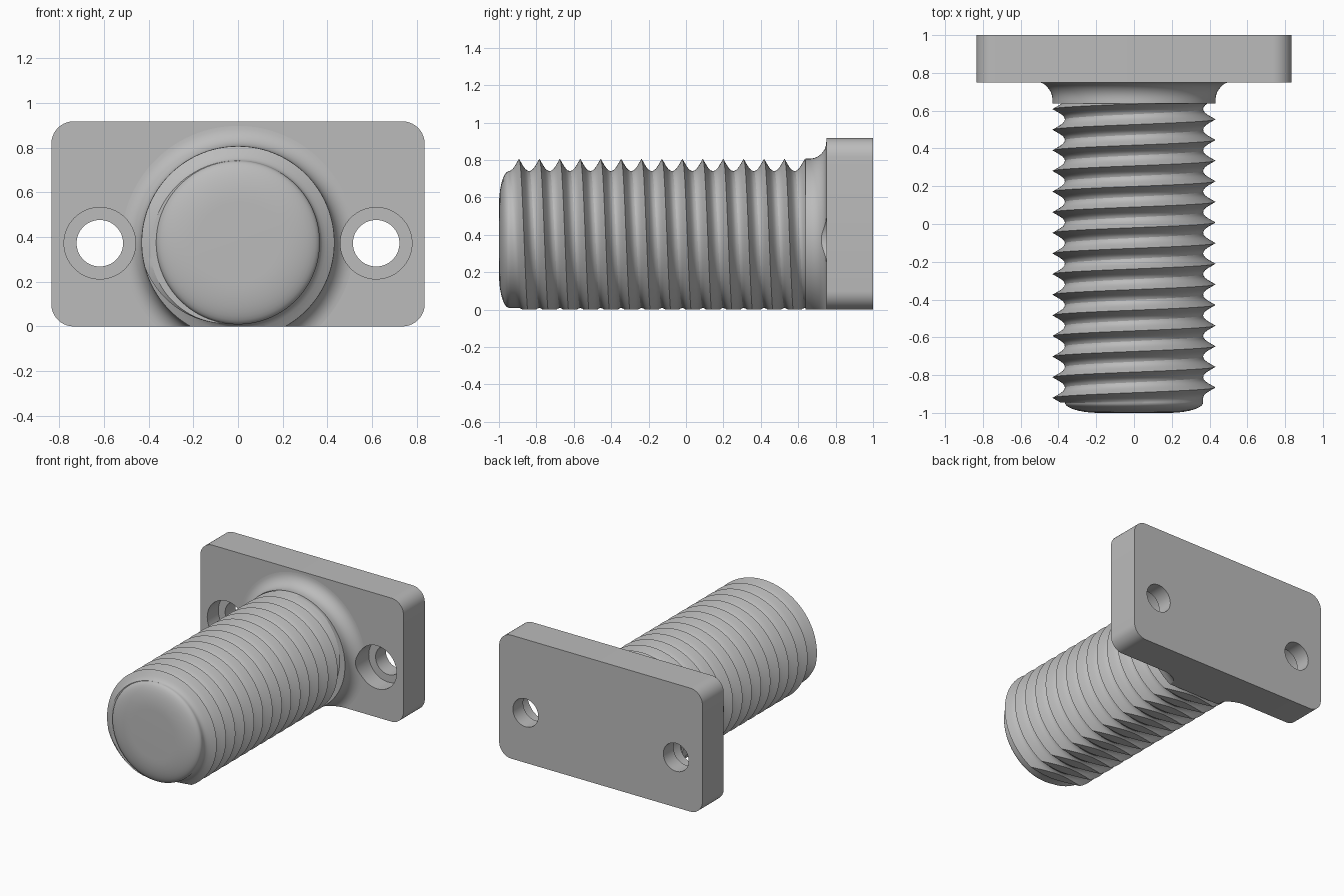
import bpy, bmesh, math
from mathutils import Matrix

cube = bpy.data.objects.get("Cube")
if cube:
    bpy.data.objects.remove(cube, do_unlink=True)

AXIS_Z = 0.375                      # height of the screw axis
ROOT, CREST = 0.366, 0.431          # thread radii
PITCH, FIRST = 0.1092, -0.893       # thread pitch, first crest on top
START, END = -0.945, 0.638          # threaded length
COLS, STEPS = 120, 10               # columns per turn, rows per pitch

grey = bpy.data.materials.new("plain grey")
grey.use_nodes = True
COLOUR = (0.5, 0.5, 0.5, 1)
grey.diffuse_color = COLOUR
grey.node_tree.nodes["Principled BSDF"].inputs["Base Color"].default_value = COLOUR


def add_object(name, bm):
    bmesh.ops.recalc_face_normals(bm, faces=bm.faces)
    mesh = bpy.data.meshes.new(name)
    bm.to_mesh(mesh)
    bm.free()
    mesh.materials.append(grey)
    obj = bpy.data.objects.new(name, mesh)
    bpy.context.collection.objects.link(obj)
    return obj


def box(name, x, y, z):
    """Box from (low, high) pairs."""
    bm = bmesh.new()
    bmesh.ops.create_cube(bm, size=1)
    for v in bm.verts:
        v.co = [lo + (c + 0.5) * (hi - lo) for c, (lo, hi) in zip(v.co, (x, y, z))]
    return bm


def rod(name, radius, x, y0, y1):
    """Helper cylinder along y, used as a cutter."""
    bm = bmesh.new()
    place = Matrix.Translation((x, (y0 + y1) / 2, AXIS_Z - 0.003)) @ Matrix.Rotation(math.pi / 2, 4, "X")
    bmesh.ops.create_cone(bm, cap_ends=True, segments=64, radius1=radius,
                          radius2=radius, depth=y1 - y0, matrix=place)
    return add_object(name, bm)


def cut(obj, cutter):
    mod = obj.modifiers.new("cut", "BOOLEAN")
    mod.operation = "DIFFERENCE"
    mod.solver = "EXACT"
    mod.object = cutter
    bpy.context.view_layer.objects.active = obj
    bpy.ops.object.modifier_apply(modifier=mod.name)


def thread_radius(y, turn):
    """Sharp crest, straight flanks and rounded root of the helical thread."""
    t = (y - FIRST) / PITCH - turn
    k = round(t)
    d, flank = abs(t - k), 0.184
    slope = (CREST - ROOT) / (flank + (0.5 - flank) / 2)
    drop = slope * d
    if d > flank:
        drop -= slope * (d - flank) ** 2 / (2 * (0.5 - flank))
    crest_y = FIRST + PITCH * (k + turn)
    run_in = min(1, max(0, (crest_y + 0.945) / 0.02))
    return ROOT + (CREST - ROOT - drop) * run_in


def column(turn):
    """(radius, y) outline of the screw at one angle."""
    pts = []
    # domed tip: flat centre, rounded rim
    for i in range(11):
        a = math.pi / 2 * i / 10
        pts.append((0.18 + (ROOT - 0.18) * math.sin(a), -1 + (START + 1) * (1 - math.cos(a))))
    # thread rows follow the helix and are clamped to the threaded length
    for j in range(-STEPS, 15 * STEPS + 1):
        y = min(END, max(START, FIRST + PITCH * (turn + j / STEPS)))
        pts.append((thread_radius(y, turn), y))
    # neck with a fillet into the plate
    fillet = 0.09
    pts.append((CREST + 0.001, END))
    for i in range(11):
        a = math.pi / 2 * i / 10
        pts.append((CREST + 0.001 + fillet * (1 - math.cos(a)), 0.75 - fillet + fillet * math.sin(a)))
    pts.append((CREST + fillet, 0.79))
    return pts


# threaded screw
bm = bmesh.new()
grid = []
for c in range(COLS + 1):
    turn = c / COLS - 0.5
    a = 2 * math.pi * turn
    grid.append([bm.verts.new((r * math.sin(a), y, AXIS_Z + r * math.cos(a))) for r, y in column(turn)])
for left, right in zip(grid, grid[1:]):
    for j in range(len(left) - 1):
        bm.faces.new((left[j], right[j], right[j + 1], left[j + 1]))
for end in (0, -1):
    bm.faces.new([col[end] for col in grid[:-1]])
bmesh.ops.remove_doubles(bm, verts=bm.verts, dist=0.00002)
screw = add_object("threaded_screw", bm)

# mounting plate with rounded corners
bm = box("plate", (-0.835, 0.835), (0.75, 1), (0, 0.917))
edges = [e for e in bm.edges if abs(e.verts[0].co.y - e.verts[1].co.y) > 0.1]
bmesh.ops.bevel(bm, geom=edges, offset=0.1, segments=10, profile=0.5, affect="EDGES")
plate = add_object("mounting_plate", bm)

# flat underside of the screw
cutters = [add_object("floor_cutter", box("floor", (-1, 1), (-1.5, 1.5), (-1, 0)))]
cut(screw, cutters[0])

# counterbored screw holes
for side in (-1, 1):
    bore = rod("counterbore_cutter", 0.16, side * 0.618, 0.6, 0.88)
    hole = rod("hole_cutter", 0.104, side * 0.618, 0.65, 1.1)
    cut(screw, bore)
    cut(plate, bore)
    cut(plate, hole)
    cutters += [bore, hole]
for helper in cutters:
    bpy.data.objects.remove(helper, do_unlink=True)

# smooth shading with sharp edges kept
for obj in (screw, plate):
    bpy.ops.object.select_all(action="DESELECT")
    obj.select_set(True)
    bpy.context.view_layer.objects.active = obj
    bpy.ops.object.shade_smooth_by_angle(angle=math.radians(30))
